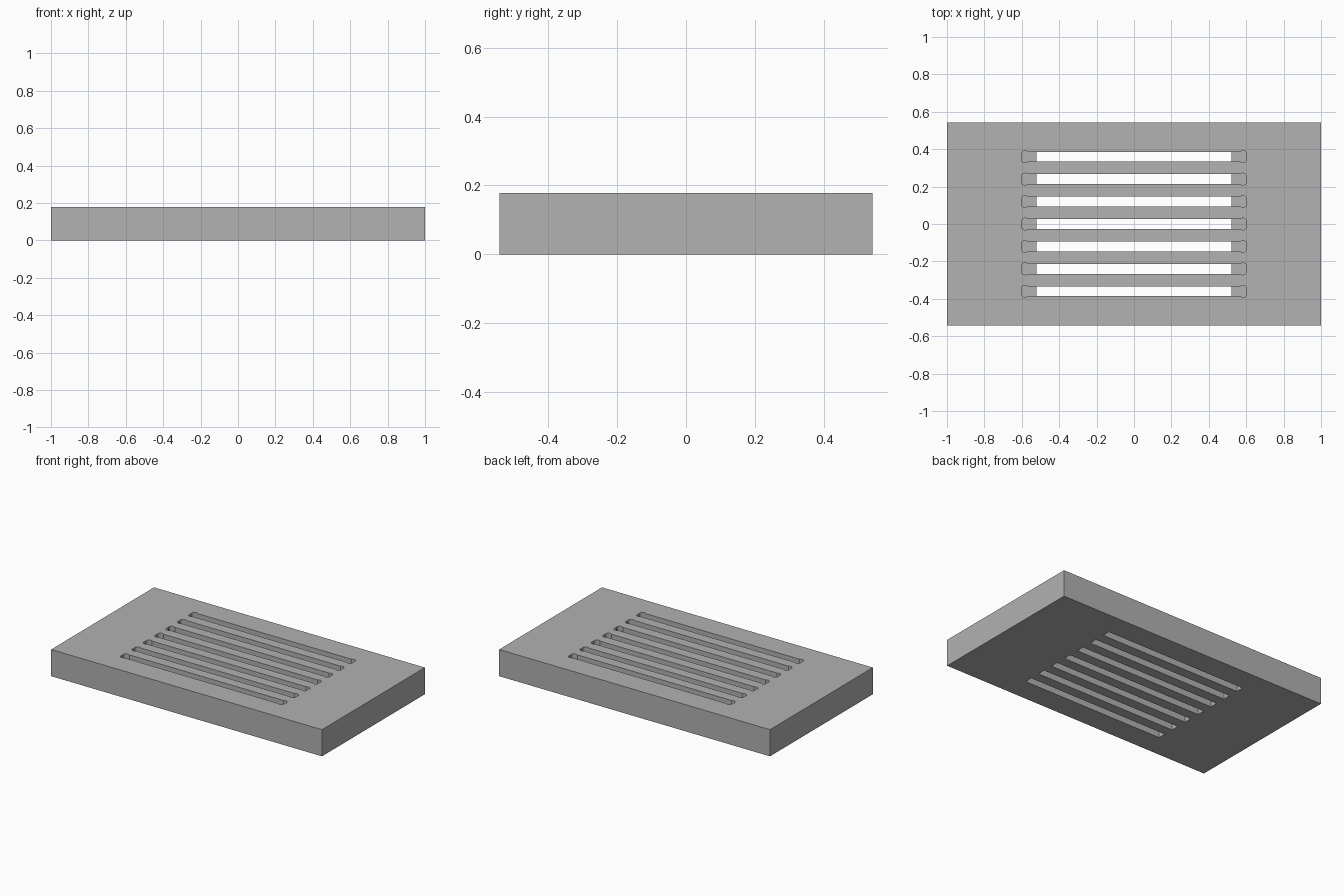
import bpy, bmesh, math

if "Cube" in bpy.data.objects:
    bpy.data.objects.remove(bpy.data.objects["Cube"])

LENGTH, WIDTH, HEIGHT = 2.0, 1.085, 0.178
LEDGE_Z = HEIGHT / 2
SLOTS, PITCH, HALF = 7, 0.12, 0.026
SLOT_END, POCKET_END, RELIEF = 0.52, 0.597, 0.02


def rectangle(hx, hy):
    return [(-hx, -hy), (hx, -hy), (hx, hy), (-hx, hy)]


def relieved_rectangle(hx, hy, r, steps=10):
    """Rectangle whose corners bulge out as round tool reliefs."""
    d = r * math.sqrt(0.5)
    cx, cy = hx - d, hy - d
    # the arc runs between its meetings with the end wall and the side wall
    a0 = math.radians(-45)
    a1 = math.radians(135)
    # limit the arc so it stays on its own side of the centre line
    a0 = max(a0, -math.asin(min(1, cy / r)))
    quarter = [(cx + r * math.cos(a0 + (a1 - a0) * i / steps),
                cy + r * math.sin(a0 + (a1 - a0) * i / steps))
               for i in range(steps + 1)]
    left = [(-x, y) for x, y in reversed(quarter)]
    upper = quarter + left
    return upper + [(-x, -y) for x, y in upper]


def prism(name, outline, z0, z1, centres=(0,)):
    """Extrude an outline upward, once for every y centre."""
    bm = bmesh.new()
    for y0 in centres:
        low = [bm.verts.new((x, y + y0, z0)) for x, y in outline]
        high = [bm.verts.new((x, y + y0, z1)) for x, y in outline]
        bm.faces.new(low[::-1])
        bm.faces.new(high)
        for i in range(len(low)):
            j = (i + 1) % len(low)
            bm.faces.new((low[i], low[j], high[j], high[i]))
    bmesh.ops.remove_doubles(bm, verts=bm.verts, dist=1e-5)
    bmesh.ops.recalc_face_normals(bm, faces=bm.faces)
    mesh = bpy.data.meshes.new(name)
    bm.to_mesh(mesh)
    bm.free()
    obj = bpy.data.objects.new(name, mesh)
    bpy.context.scene.collection.objects.link(obj)
    return obj


grey = bpy.data.materials.new("plain_grey")
grey.use_nodes = True
grey.diffuse_color = (0.445, 0.445, 0.445, 1)
grey.node_tree.nodes["Principled BSDF"].inputs["Base Color"].default_value = grey.diffuse_color

# Solid board
board = prism("slotted_board", rectangle(LENGTH / 2, WIDTH / 2), 0, HEIGHT)
board.data.materials.append(grey)

# Upper pockets with relieved corners, then shorter slots through the bottom
rows = [(i - (SLOTS - 1) / 2) * PITCH for i in range(SLOTS)]
cutters = [
    prism("pocket_cutter", relieved_rectangle(POCKET_END, HALF, RELIEF),
          LEDGE_Z, HEIGHT + 0.1, rows),
    prism("slot_cutter", rectangle(SLOT_END, HALF), -0.1, LEDGE_Z + 0.02, rows),
]
for cutter in cutters:
    cutter.hide_render = True
    cut = board.modifiers.new(cutter.name, "BOOLEAN")
    cut.operation = "DIFFERENCE"
    cut.solver = "EXACT"
    cut.object = cutter

# Make the cuts permanent and discard the cutters
graph = bpy.context.evaluated_depsgraph_get()
finished = bpy.data.meshes.new_from_object(board.evaluated_get(graph))
board.modifiers.clear()
board.data = finished
for cutter in cutters:
    bpy.data.objects.remove(cutter)
